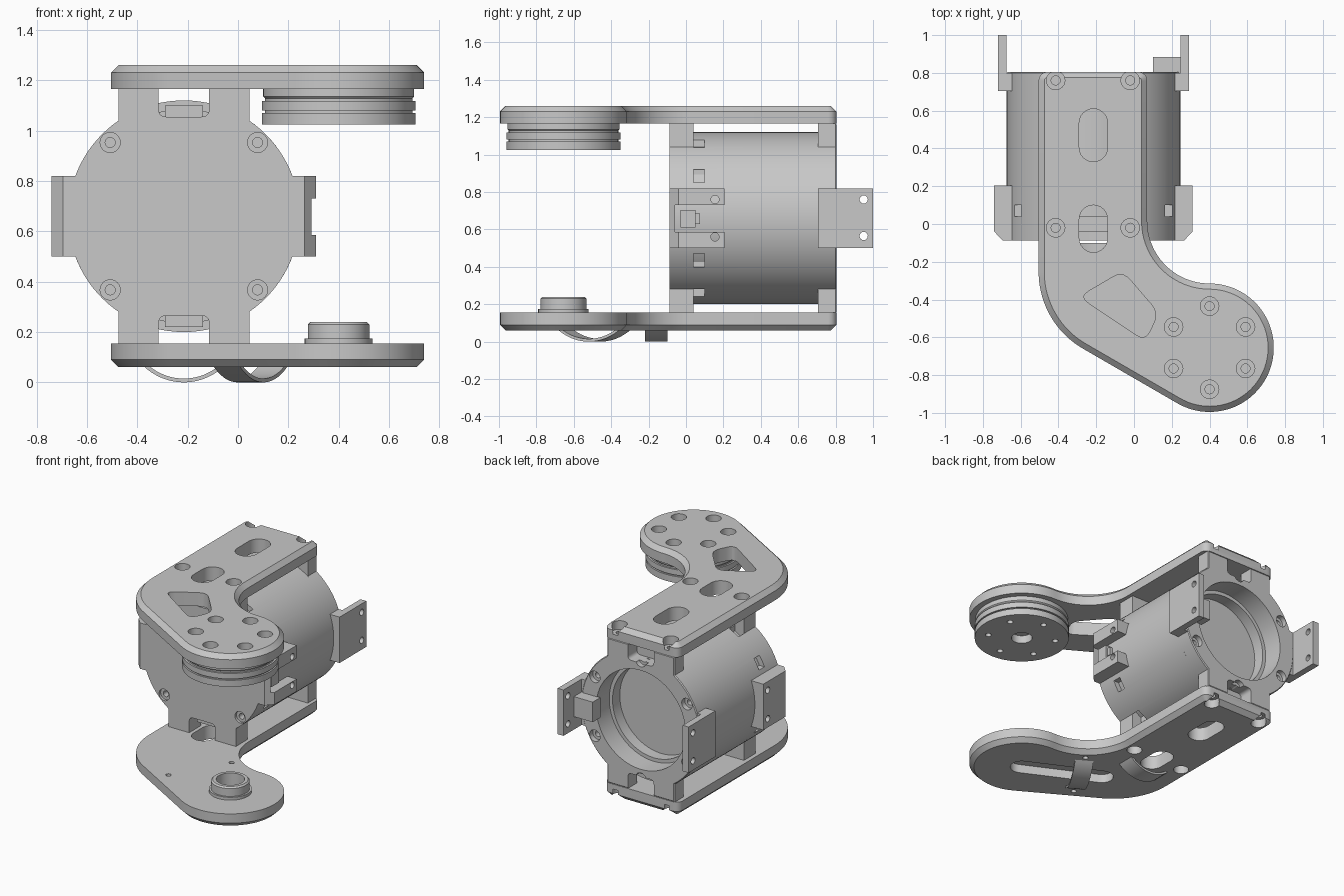
import bpy, bmesh
from math import sin, cos, pi, radians, degrees, acos, asin, atan2
from mathutils import Vector

if "Cube" in bpy.data.objects:
    bpy.data.objects.remove(bpy.data.objects["Cube"], do_unlink=True)

grey = bpy.data.materials.new("machined_grey")
grey.use_nodes = True
COLOUR = (0.58, 0.58, 0.58, 1)
grey.diffuse_color = COLOUR
grey.node_tree.nodes["Principled BSDF"].inputs["Base Color"].default_value = COLOUR

CX, CZ, R = -0.215, 0.66, 0.46          # motor axis and radius
WX, WY = 0.4, -0.655                    # wheel axis


# ---- helpers ----
def arc(x, y, r, a0, a1, n=24):
    angs = [radians(a0 + (a1 - a0) * i / n) for i in range(n + 1)]
    return [(x + r * cos(a), y + r * sin(a)) for a in angs]


def circle(x, y, r, n=48):
    return arc(x, y, r, 0, 360, n)[:-1]


def rect(x0, x1, y0, y1):
    return [(x0, y0), (x1, y0), (x1, y1), (x0, y1)]


def rounded(pts, d, n=5):
    out = []
    for i, p in enumerate(pts):
        p = Vector(p)
        a = p + (Vector(pts[i - 1]) - p).normalized() * d
        b = p + (Vector(pts[(i + 1) % len(pts)]) - p).normalized() * d
        for k in range(n + 1):
            t = k / n
            out.append(tuple(a * (1 - t) ** 2 + p * 2 * t * (1 - t) + b * t * t))
    return out


def capsule(x0, y0, x1, y1, r):
    a = degrees(atan2(y1 - y0, x1 - x0))
    return arc(x1, y1, r, a - 90, a + 90, 12) + arc(x0, y0, r, a + 90, a + 270, 12)


def prism(name, pts, lo, hi, axis="z", bevel=0, end="hi"):
    place = {"z": lambda u, v, w: (u, v, w), "y": lambda u, v, w: (u, w, v),
             "x": lambda u, v, w: (w, u, v)}[axis]
    bm = bmesh.new()
    rings = {k: [bm.verts.new(place(u, v, w)) for u, v in pts] for k, w in (("lo", lo), ("hi", hi))}
    caps = {k: bm.faces.new(r) for k, r in rings.items()}
    n = len(pts)
    for i in range(n):
        j = (i + 1) % n
        bm.faces.new((rings["lo"][i], rings["lo"][j], rings["hi"][j], rings["hi"][i]))
    bmesh.ops.recalc_face_normals(bm, faces=bm.faces)
    if bevel:
        bmesh.ops.bevel(bm, geom=list(caps[end].edges), offset=bevel, segments=1, affect="EDGES")
    me = bpy.data.meshes.new(name)
    bm.to_mesh(me)
    bm.free()
    me.materials.append(grey)
    ob = bpy.data.objects.new(name, me)
    bpy.context.collection.objects.link(ob)
    return ob


def cut(ob, *shapes):
    """Subtract prisms given as (points, lo, hi, axis), one at a time."""
    for shape in shapes:
        tool = prism("cutter", *shape)
        tool.hide_render = True
        m = ob.modifiers.new("cut", "BOOLEAN")
        m.operation, m.object = "DIFFERENCE", tool
        for solver in ("EXACT", "FLOAT"):
            m.solver = solver
            bpy.context.view_layer.update()
            dg = bpy.context.evaluated_depsgraph_get()
            me = bpy.data.meshes.new_from_object(ob.evaluated_get(dg))
            if len(me.polygons) > 4:
                ob.data = me
                break
        ob.modifiers.clear()
        bpy.data.objects.remove(tool, do_unlink=True)


# ---- arm plates ----
outline = (arc(0.025, 0.76, 0.045, 0, 90, 4) + arc(-0.46, 0.76, 0.045, 90, 180, 4)
           + arc(-0.035, -0.253, 0.47, 180, 240) + arc(WX, WY, 0.34, 240, 450, 48)[:-1]
           + arc(WX, 0.015, 0.33, 270, 180))
screws = [(x, y) for x in (-0.415, -0.02) for y in (0.76, -0.02)]
bolts = [(WX + 0.22 * cos(a), WY + 0.22 * sin(a)) for a in [pi / 6 + i * pi / 3 for i in range(6)]]
slots = [capsule(CX, 0.405, CX, 0.535, 0.075), capsule(CX, -0.075, CX, 0.025, 0.075)]
web = rounded([(-0.06, -0.25), (0.13, -0.47), (0.06, -0.62), (-0.29, -0.385)], 0.06)

top = prism("top_plate", outline, 1.165, 1.26, "z", 0.03, "hi")
cut(top, *[(s, 1.1, 1.3, "z") for s in slots + [web]],
    *[(circle(x, y, 0.049, 24), 1.2, 1.3, "z") for x, y in screws + bolts],
    *[(circle(x, y, 0.024, 16), 1.1, 1.22, "z") for x, y in screws + bolts])

bottom = prism("bottom_plate", outline, 0.06, 0.155, "z", 0.03, "lo")
feet = [(0.05 + s * 0.11, -0.49 + s * 0.19) for s in (-1, 1)]
cut(bottom, *[(s, 0, 0.2, "z") for s in slots],
    (capsule(-0.08, -0.42, WX, WY, 0.075), 0, 0.12, "z"),
    *[(circle(x, y, 0.049, 24), 0, 0.12, "z") for x, y in screws],
    *[(circle(x, y, 0.024, 16), 0.1, 0.2, "z") for x, y in screws],
    *[(circle(x, y, 0.018, 12), 0, 0.2, "z") for x, y in feet])


# ---- cable straps under the bottom plate ----
def strap(name, x, y, half, turn):
    sag, t = 0.06, 0.015
    r = (half * half + sag * sag) / (2 * sag)
    a = degrees(asin(half / r))
    pts = arc(0, r - sag, r, 270 - a, 270 + a) + arc(0, r - sag, r - t, 270 + a, 270 - a)
    ob = prism(name, pts, -0.06, 0.06, "y")
    ob.location = (x, y, 0.06)
    ob.rotation_euler.z = radians(turn)


strap("rear_cable_strap", CX, -0.16, 0.155, 0)
strap("front_cable_strap", 0.05, -0.49, 0.185, 60)

# ---- wheel under the top plate ----
for name, r, lo, hi, bev, end in (("wheel_hub", 0.293, 1.04, 1.165, 0, "hi"),
                                  ("wheel_upper_disc", 0.3, 1.125, 1.165, 0.01, "lo"),
                                  ("wheel_middle_disc", 0.305, 1.08, 1.118, 0, "hi"),
                                  ("wheel_lower_disc", 0.305, 1.025, 1.07, 0, "hi")):
    disc = prism(name, circle(WX, WY, r, 72), lo, hi, "z", bev, end)
    if name in ("wheel_hub", "wheel_lower_disc"):
        cut(disc, (circle(WX, WY, 0.068, 32), 1.0, 1.12, "z"),
            *[(circle(x, y, 0.02, 12), 1.0, 1.1, "z") for x, y in bolts])

# ---- bearing boss on the bottom plate ----
for name, r, lo, hi, bev in (("boss_flange", 0.135, 0.15, 0.175, 0), ("boss_ring", 0.122, 0.15, 0.24, 0.01)):
    cut(prism(name, circle(WX, WY, r), lo, hi, "z", bev), (circle(WX, WY, 0.09), 0.157, 0.3, "z"))

# ---- motor housing ----
half_tab, tab_top = 0.26, 0.505
corner = degrees(acos(half_tab / R))
frame = (arc(CX, CZ, R, -corner, corner, 32)
         + [(CX + half_tab, CZ + tab_top), (CX - half_tab, CZ + tab_top)]
         + arc(CX, CZ, R, 180 - corner, 180 + corner, 32)
         + [(CX - half_tab, CZ - tab_top), (CX + half_tab, CZ - tab_top)])


def windows(lo, hi):
    return [(rounded([(CX + u * 0.1, CZ + s * v) for u, v in ((-1, 0.395), (1, 0.395), (1, 0.6), (-1, 0.6))],
                     0.03), lo, hi, "y") for s in (-1, 1)]


def ring_points(r, angles):
    return [(CX + r * cos(radians(a)), CZ + r * sin(radians(a))) for a in angles]


cap_holes = ring_points(0.414, (45, 135, 225, 315))
cap = prism("front_frame", frame, -0.088, 0.04, "y")
cut(cap, *windows(-0.2, 0.05),
    *[(circle(x, z, 0.04, 24), -0.2, -0.07, "y") for x, z in cap_holes],
    *[(circle(x, z, 0.02, 16), -0.2, -0.02, "y") for x, z in cap_holes])

bores = [(circle(CX, CZ, 0.345, 64), 0.66, 0.9, "y"), (circle(CX, CZ, 0.32, 64), 0.58, 0.9, "y")]
body = prism("motor_body", circle(CX, CZ, R, 96), 0.04, 0.705, "y")
vents = ring_points(0.45, (30, 60, 120, 150, 210, 240, 300, 330))
cut(body, *bores, *[(rect(x - 0.035, x + 0.035, z - 0.035, z + 0.035), 0.03, 0.1, "y") for x, z in vents])
prism("vent_floor", circle(CX, CZ, 0.425, 64), 0.03, 0.11, "y")

rear_holes = ring_points(0.41, range(30, 390, 60))
rear = prism("rear_frame", frame, 0.705, 0.805, "y", 0.006, "hi")
cut(rear, *windows(0.6, 0.9), *bores,
    *[(circle(x, z, 0.04, 24), 0.77, 0.9, "y") for x, z in rear_holes],
    *[(circle(x, z, 0.02, 16), 0.72, 0.9, "y") for x, z in rear_holes])

# ---- side blocks and rear brackets ----
for side, s in (("left", 1), ("right", -1)):
    ears = [(0.40, -0.088), (0.48, -0.088), (0.525, -0.04), (0.525, 0.205), (0.43, 0.205), (0.40, 0.04)]
    block = prism(side + "_side_block", [(CX + s * u, v) for u, v in ears], 0.5, 0.82)
    x0, x1 = sorted((CX + s * 0.44, CX + s * 0.6))
    holes = [(circle(0.155, z, 0.022, 16), x0, x1, "x") for z in (0.56, 0.76)]
    if s > 0:
        holes.append((rect(-0.06, 0.3, 0.585, 0.73), CX + 0.3, x1, "x"))
    cut(block, *holes)
    shape = [(0.505, 0.705), (0.42, 0.705), (0.42, 0.8), (0.46, 0.8), (0.46, 1.0), (0.505, 1.0)]
    bracket = prism(side + "_rear_bracket", [(CX + s * u, v) for u, v in shape], 0.5, 0.82)
    cut(bracket, *[(circle(0.95, z, 0.022, 16), x0, x1, "x") for z in (0.565, 0.76)])

prism("bracket_gusset", rect(0.1, 0.245, 0.8, 0.885), 0.59, 0.73)
prism("side_connector", rect(-0.03, 0.05, 0.61, 0.705), 0.2, 0.28, "x")
prism("side_connector_plug", rect(0.05, 0.075, 0.63, 0.685), 0.2, 0.265, "x")
for name, lo, hi in (("top_connector", 1.03, 1.1), ("bottom_connector", 0.22, 0.29)):
    prism(name, rect(CX - 0.075, CX + 0.075, -0.04, 0.04), lo, hi)

# ---- shading ----
bpy.ops.object.select_all(action="DESELECT")
for ob in bpy.context.scene.objects:
    if ob.type == "MESH" and grey.name in ob.data.materials:
        ob.select_set(True)
        bpy.context.view_layer.objects.active = ob
bpy.ops.object.shade_smooth_by_angle(angle=radians(25))
